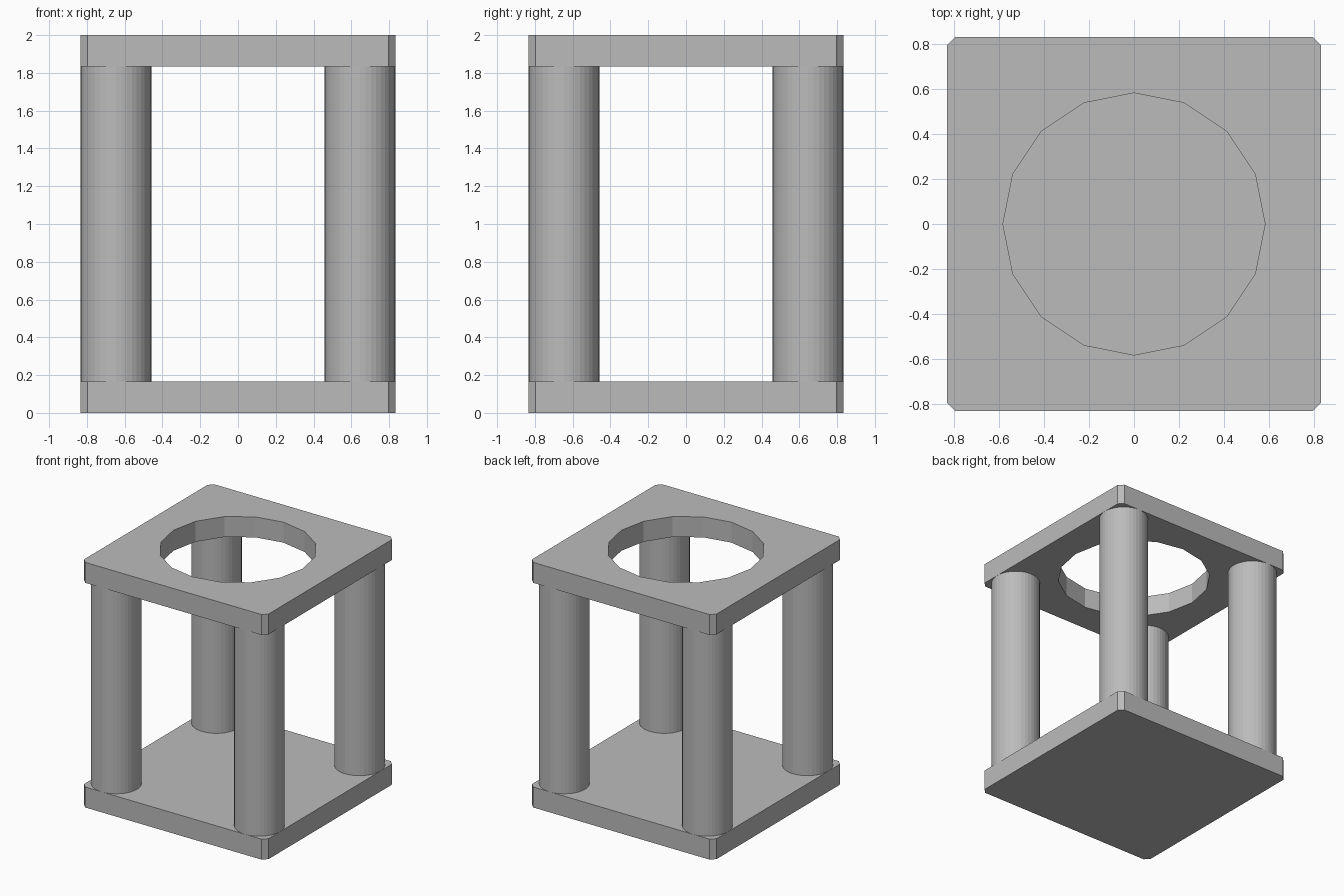
import bpy, bmesh, math

cube = bpy.data.objects.get("Cube")
if cube:
    bpy.data.objects.remove(cube, do_unlink=True)

HALF, CHAMFER, THICK, HEIGHT = 0.833, 0.037, 0.167, 2.0
HOLE_R, COLUMN_R = 0.584, 0.187

grey = bpy.data.materials.new("grey")
grey.use_nodes = True
color = (0.5, 0.5, 0.5, 1)
grey.diffuse_color = color
grey.node_tree.nodes["Principled BSDF"].inputs["Base Color"].default_value = color


def add_object(name, bm):
    bmesh.ops.recalc_face_normals(bm, faces=bm.faces)
    mesh = bpy.data.meshes.new(name)
    bm.to_mesh(mesh)
    bm.free()
    mesh.materials.append(grey)
    obj = bpy.data.objects.new(name, mesh)
    bpy.context.collection.objects.link(obj)
    return obj


def add_loop(bm, points, z):
    verts = [bm.verts.new((x, y, z)) for x, y in points]
    return [bm.edges.new((a, b)) for a, b in zip(verts, verts[1:] + verts[:1])]


def plate(name, z, hole=False):
    # Square outline with cut corners, optionally pierced by a round hole
    c = HALF - CHAMFER
    outline = []
    for sx, sy in ((1, 1), (-1, 1), (-1, -1), (1, -1)):
        corner = [(sx * HALF, sy * c), (sx * c, sy * HALF)]
        outline += corner if sx * sy > 0 else corner[::-1]
    bm = bmesh.new()
    edges = add_loop(bm, outline, z)
    if hole:
        angles = [i * math.tau / 16 for i in range(16)]
        edges += add_loop(bm, [(HOLE_R * math.cos(a), HOLE_R * math.sin(a)) for a in angles], z)
    bmesh.ops.triangle_fill(bm, edges=edges, use_beauty=True)
    result = bmesh.ops.extrude_face_region(bm, geom=bm.faces[:])
    top = [v for v in result["geom"] if isinstance(v, bmesh.types.BMVert)]
    bmesh.ops.translate(bm, verts=top, vec=(0, 0, THICK))
    return add_object(name, bm)


def column(name, x, y):
    bm = bmesh.new()
    bmesh.ops.create_cone(bm, cap_ends=True, segments=40, radius1=COLUMN_R,
                          radius2=COLUMN_R, depth=HEIGHT - 2 * THICK)
    obj = add_object(name, bm)
    obj.location = (x, y, HEIGHT / 2)


# Solid base and pierced top
plate("base_plate", 0)
plate("top_plate", HEIGHT - THICK, hole=True)

# Four corner columns, flush with the plate sides
offset = HALF - COLUMN_R
for side, sx in (("left", 1), ("right", -1)):
    for end, sy in (("front", -1), ("back", 1)):
        column(f"{end}_{side}_column", sx * offset, sy * offset)
